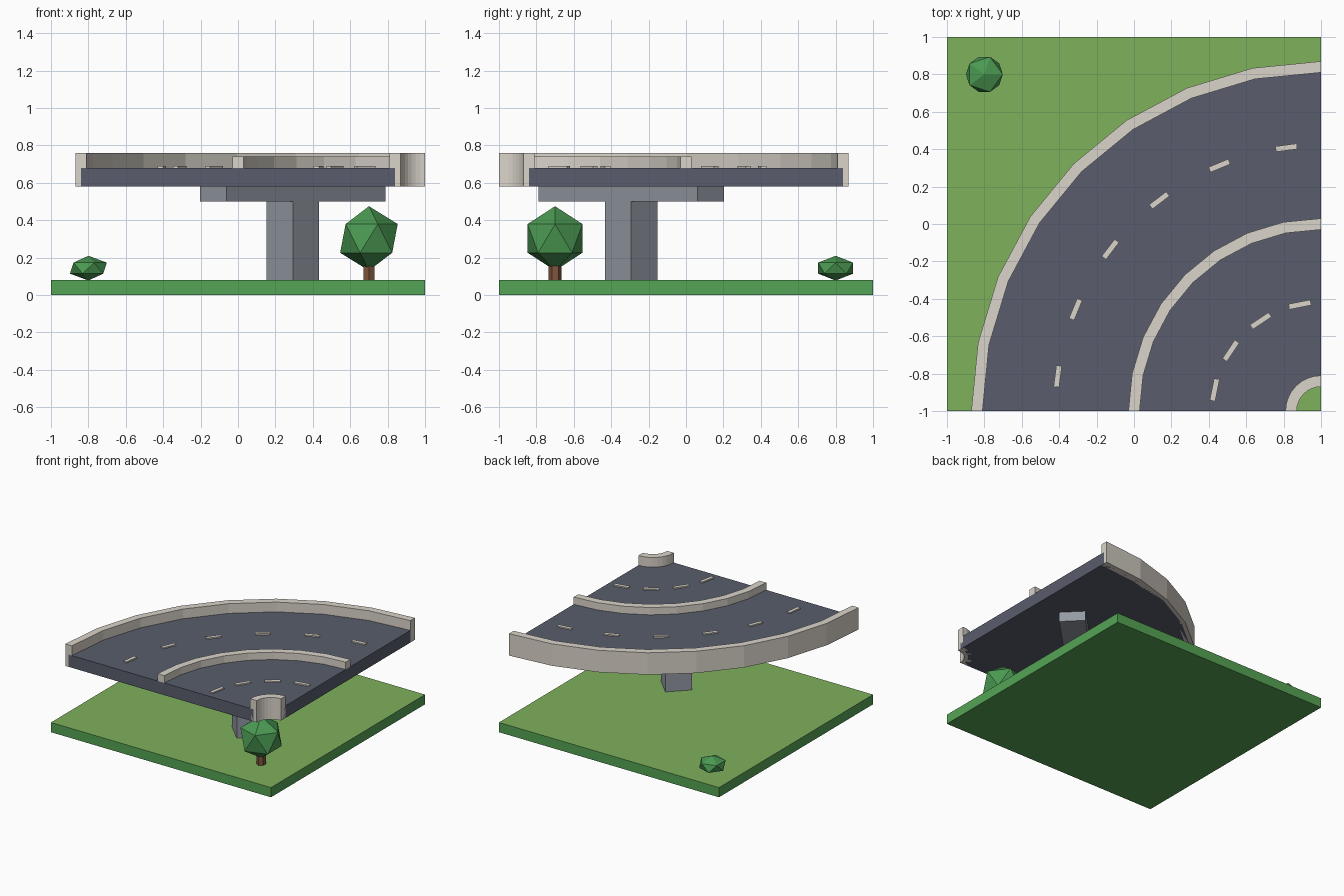
import bpy, bmesh
from math import sin, cos, pi, radians

if "Cube" in bpy.data.objects:
    bpy.data.objects.remove(bpy.data.objects["Cube"])

CX, CY = 1.0, -1.0   # centre of the bend
SEGS = 8


def material(name, rgb):
    m = bpy.data.materials.new(name)
    m.diffuse_color = (*rgb, 1)
    m.use_nodes = True
    m.node_tree.nodes["Principled BSDF"].inputs["Base Color"].default_value = m.diffuse_color
    return m


grass = material("grass", (0.21, 0.44, 0.105))
turf = material("turf_side", (0.09, 0.37, 0.09))
asphalt = material("asphalt", (0.10, 0.11, 0.15))
pale = material("pale_concrete", (0.70, 0.66, 0.59))
concrete = material("concrete", (0.30, 0.32, 0.37))
leaf = material("leaf", (0.07, 0.32, 0.085))
bark = material("bark", (0.21, 0.09, 0.045))


def finish(name, bm, mat):
    bmesh.ops.recalc_face_normals(bm, faces=bm.faces)
    me = bpy.data.meshes.new(name)
    bm.to_mesh(me)
    bm.free()
    me.materials.append(mat)
    ob = bpy.data.objects.new(name, me)
    bpy.context.collection.objects.link(ob)
    return ob


def box(name, size, loc, mat, rot=0.0):
    bm = bmesh.new()
    bmesh.ops.create_cube(bm, size=1)
    bmesh.ops.scale(bm, vec=size, verts=bm.verts)
    ob = finish(name, bm, mat)
    ob.location = loc
    ob.rotation_euler.z = rot
    return ob


def arc_block(name, r0, r1, z0, z1, mat):
    """Rectangular section swept through the quarter bend."""
    bm = bmesh.new()
    rings = []
    for i in range(SEGS + 1):
        a = i * pi / 2 / SEGS
        rings.append([bm.verts.new((CX - r * sin(a), CY + r * cos(a), z))
                      for r, z in ((r0, z0), (r1, z0), (r1, z1), (r0, z1))])
    for p, q in zip(rings, rings[1:]):
        for k in range(4):
            bm.faces.new((p[k], p[(k + 1) % 4], q[(k + 1) % 4], q[k]))
    bm.faces.new(rings[0])
    bm.faces.new(rings[-1])
    return finish(name, bm, mat)


def dashes(prefix, r, count, length):
    for i in range(count):
        a = radians(90 * (i + 0.5) / count)
        box(f"{prefix}_{i + 1}", (length, 0.03, 0.01),
            (CX - r * sin(a), CY + r * cos(a), 0.685), pale, a)


def foliage(name, r, loc, squash=1.0):
    bm = bmesh.new()
    bmesh.ops.create_icosphere(bm, subdivisions=1, radius=r)
    bmesh.ops.scale(bm, vec=(1, 1, squash), verts=bm.verts)
    ob = finish(name, bm, leaf)
    ob.location = loc
    return ob


# Ground slab with lighter grass on top
ground = box("ground", (2, 2, 0.08), (0, 0, 0.04), turf)
ground.data.materials.append(grass)
for f in ground.data.polygons:
    if f.normal.z > 0.5:
        f.material_index = 1

# Curved road deck, side barriers and median
arc_block("road_deck", 0.16, 1.84, 0.58, 0.68, asphalt)
arc_block("outer_barrier", 1.81, 1.87, 0.58, 0.76, pale)
arc_block("inner_barrier", 0.13, 0.19, 0.58, 0.76, pale)
arc_block("median", 0.97, 1.03, 0.68, 0.74, pale)

# Lane markings
dashes("outer_lane_dash", 1.42, 6, 0.115)
dashes("inner_lane_dash", 0.58, 4, 0.12)

# Support pier and its cap beam
px, py = CX - sin(pi / 4), CY + cos(pi / 4)
box("pier_column", (0.2, 0.2, 0.42), (px, py, 0.29), concrete, pi / 4)
box("pier_cap", (1.2, 0.2, 0.08), (px, py, 0.54), concrete, pi / 4)

# Tree and bush
bm = bmesh.new()
bmesh.ops.create_cone(bm, cap_ends=True, segments=6, radius1=0.035,
                      radius2=0.035, depth=0.14)
finish("tree_trunk", bm, bark).location = (0.7, -0.7, 0.15)
foliage("tree_crown", 0.172, (0.7, -0.7, 0.303))
foliage("bush", 0.11, (-0.8, 0.8, 0.144), 0.6)
